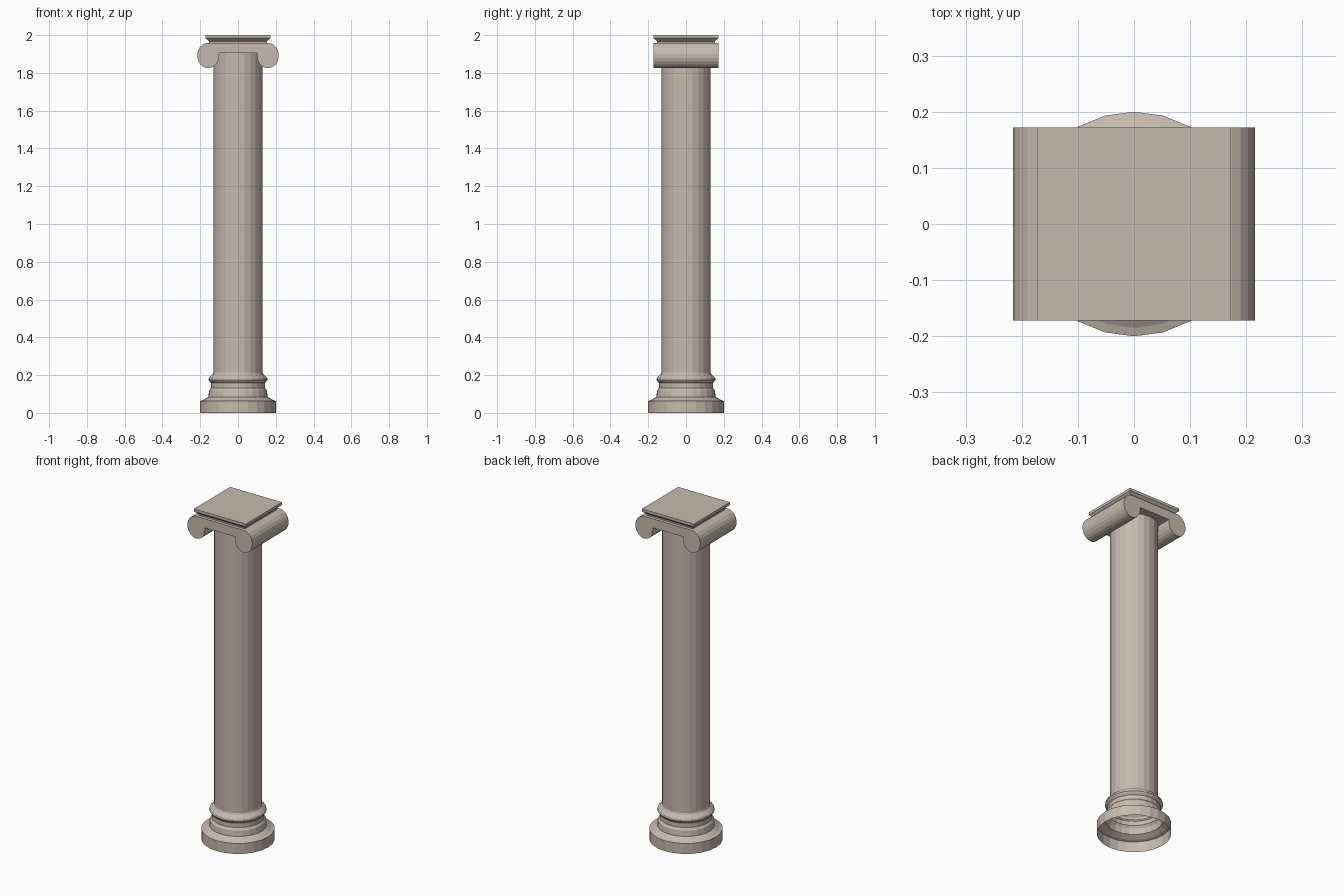
import bpy, bmesh, math

if "Cube" in bpy.data.objects:
    bpy.data.objects.remove(bpy.data.objects["Cube"])

stone = bpy.data.materials.new("warm stone")
stone.diffuse_color = (0.56, 0.50, 0.42, 1)
stone.use_nodes = True
stone.node_tree.nodes["Principled BSDF"].inputs["Base Color"].default_value = stone.diffuse_color


def finish(name, bm):
    bmesh.ops.recalc_face_normals(bm, faces=bm.faces)
    me = bpy.data.meshes.new(name)
    bm.to_mesh(me)
    bm.free()
    me.materials.append(stone)
    ob = bpy.data.objects.new(name, me)
    bpy.context.collection.objects.link(ob)
    return ob


def loft(name, rings, cap_start=False, cap_end=False):
    """Join successive closed rings of points with quads."""
    bm = bmesh.new()
    vr = [[bm.verts.new(p) for p in r] for r in rings]
    n = len(rings[0])
    for a, b in zip(vr, vr[1:]):
        for i in range(n):
            j = (i + 1) % n
            bm.faces.new((a[i], a[j], b[j], b[i]))
    if cap_start:
        bm.faces.new(vr[0][::-1])
    if cap_end:
        bm.faces.new(vr[-1])
    return finish(name, bm)


def circle(r, z, n=24):
    return [(r * math.cos(2 * math.pi * i / n), r * math.sin(2 * math.pi * i / n), z)
            for i in range(n)]


def square(h, z):
    return [(-h, -h, z), (h, -h, z), (h, h, z), (-h, h, z)]


# moulded round base, open underneath
base_profile = [(0.2, 0), (0.2, 0.063), (0.185, 0.068), (0.17, 0.077), (0.157, 0.085),
                (0.153, 0.118), (0.148, 0.125), (0.143, 0.132), (0.143, 0.158),
                (0.152, 0.168), (0.156, 0.175), (0.154, 0.186), (0.143, 0.197),
                (0.134, 0.204), (0.13, 0.213)]
loft("base", [circle(r, z) for r, z in base_profile])

# plain shaft
loft("shaft", [circle(0.13, 0.213), circle(0.13, 1.906)])

# scroll capital: side profile with rolled ends, extruded front to back
half = [(0.1, 1.905)]
cx, cz, rx, rz = 0.158, 1.892, 0.058, 0.067
for k in range(17):
    a = math.radians(180 + 270 * k / 16)
    half.append((cx + rx * math.cos(a), cz + rz * math.sin(a)))
outline = half + [(-x, z) for x, z in reversed(half)]
loft("scroll_capital", [[(x, y, z) for x, z in outline] for y in (-0.172, 0.172)],
     True, True)

# square top slab with a narrow neck and sloped underside
loft("top_slab", [square(0.153, 1.958), square(0.153, 1.967), square(0.16, 1.973),
                  square(0.172, 1.984), square(0.172, 2.0)], True, True)
